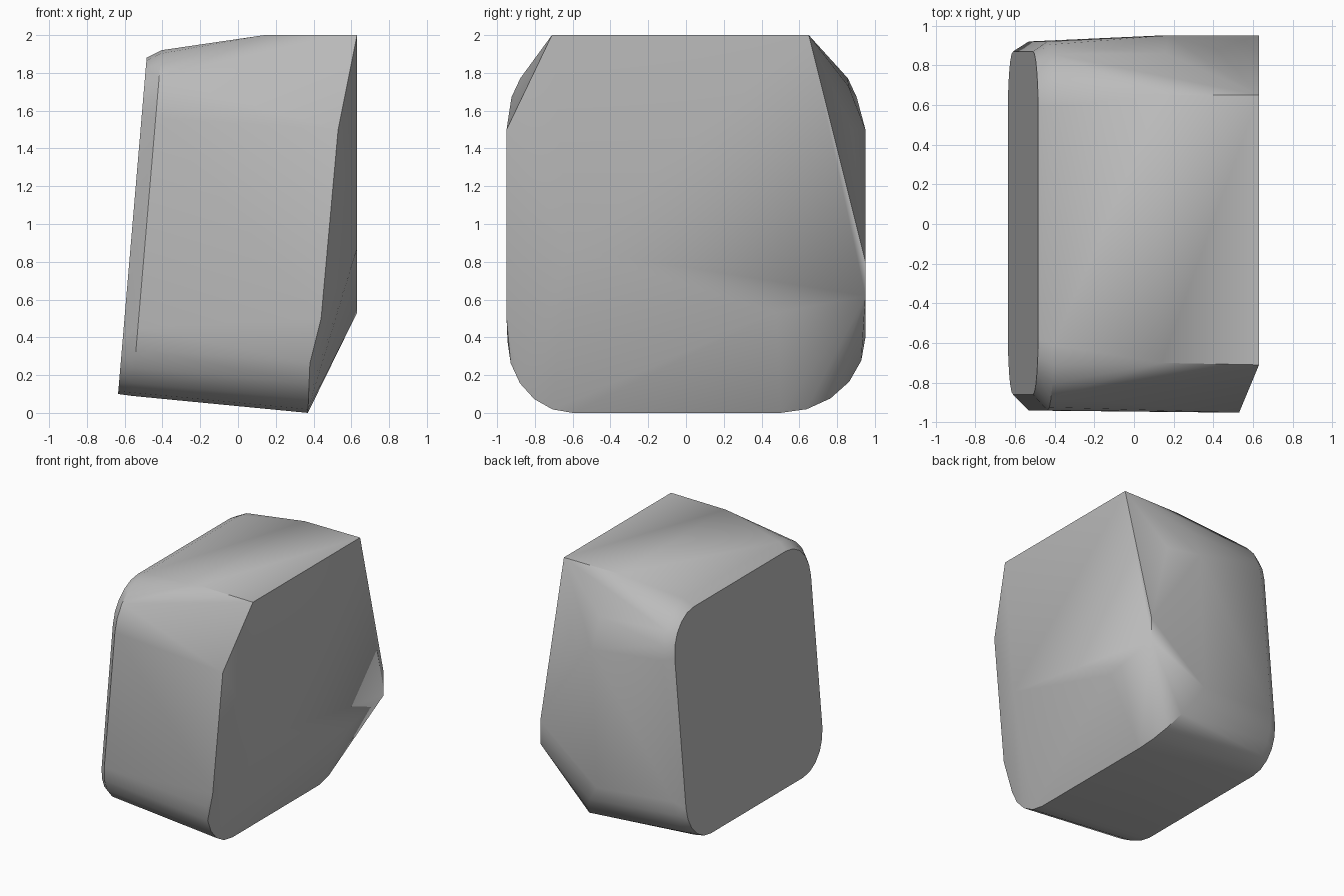
import bpy
import bmesh
from math import cos, sin, pi

old = bpy.data.objects.get("Cube")
if old:
    bpy.data.objects.remove(old, do_unlink=True)


def corner(cy, cz, ry, rz, quadrant, steps=5):
    """Quarter ellipse in the side plane, as (y, z) pairs."""
    for i in range(steps + 1):
        a = (quadrant + i / steps) * pi / 2
        yield cy + ry * cos(a), cz + rz * sin(a)


def rounded_outline(back, front, low, high, ry, rz):
    """Rounded rectangle in the side plane."""
    yield from corner(back - ry, high - rz, ry, rz, 0)
    yield from corner(front + ry, high - rz, ry, rz, 1)
    yield from corner(front + ry, low + rz, ry, rz, 2)
    yield from corner(back - ry, low + rz, ry, rz, 3)


def left_x(z):
    """The narrow side leans inward towards the top."""
    return -0.635 + 0.085 * (z - 0.1)


points = []

# Leaning flat side, with a wider ring just inside it
for y, z in rounded_outline(0.87, -0.86, 0.1, 1.88, 0.28, 0.3):
    points.append((left_x(z), y, z))
for y, z in rounded_outline(0.92, -0.94, 0.09, 1.92, 0.33, 0.36):
    points.append((left_x(z) + 0.075, y, z))

# Rounded lower edges on the wide side
for y, z in corner(-0.6, 0.38, 0.345, 0.38, 2):
    points.append((0.37 + 0.04 * z, y, z))
for y, z in corner(0.5, 0.4, 0.45, 0.4, 3):
    points.append((0.37 - 0.6 * z, y, z))

# Front face edge, and the flat wide side with its cut corners
points += [
    (0.53, -0.95, 1.5), (0.44, -0.95, 0.5),
    (0.63, -0.71, 2), (0.63, 0.65, 2),
    (0.63, 0.95, 0.8), (0.63, 0.95, 0.62),
    (0.63, 0.48, 0.53), (0.63, -0.62, 0.87),
]

# Top ridge and the raised part of the back
points += [
    (0.14, -0.7, 2), (0.14, 0.65, 2),
    (0.17, 0.95, 1.5), (0.42, 0.88, 1.5), (0.16, 0.86, 1.73),
]

# Skin the outlines into one closed stone
bm = bmesh.new()
for p in points:
    bm.verts.new(p)
hull = bmesh.ops.convex_hull(bm, input=bm.verts)
loose = {v for v in hull["geom_interior"] + hull["geom_unused"]
         if isinstance(v, bmesh.types.BMVert)}
bmesh.ops.delete(bm, geom=list(loose), context="VERTS")
bmesh.ops.dissolve_limit(bm, angle_limit=0.02, verts=bm.verts, edges=bm.edges)
bmesh.ops.recalc_face_normals(bm, faces=bm.faces)

mesh = bpy.data.meshes.new("stone_block")
bm.to_mesh(mesh)
bm.free()
stone = bpy.data.objects.new("stone_block", mesh)
bpy.context.collection.objects.link(stone)

# Plain grey stone
grey = bpy.data.materials.new("stone_grey")
grey.use_nodes = True
colour = (0.5, 0.5, 0.5, 1)
grey.diffuse_color = colour
grey.node_tree.nodes["Principled BSDF"].inputs["Base Color"].default_value = colour
mesh.materials.append(grey)

bpy.ops.object.select_all(action="DESELECT")
stone.select_set(True)
bpy.context.view_layer.objects.active = stone
bpy.ops.object.shade_smooth_by_angle(angle=pi / 6)
